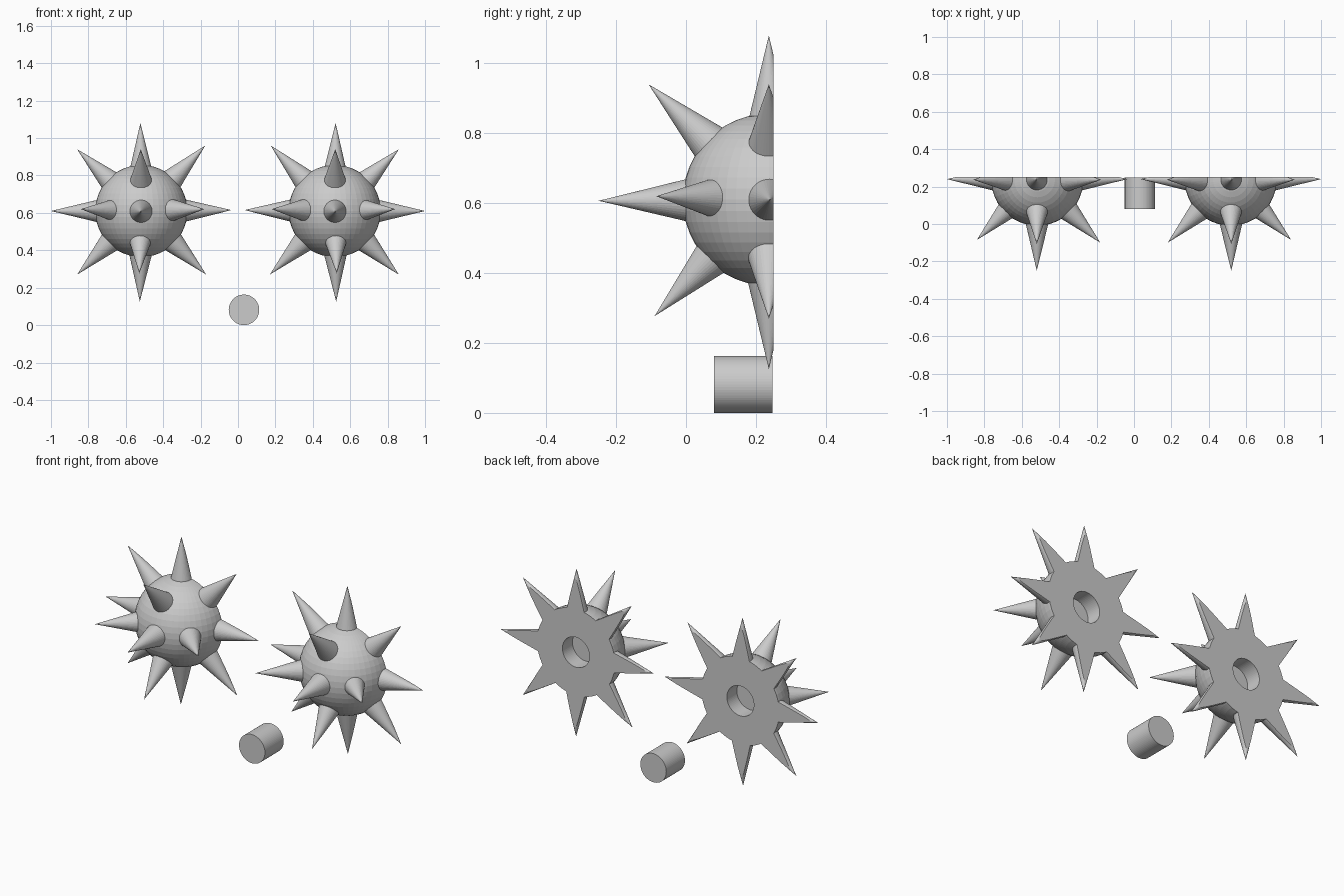
import bpy
from mathutils import Vector, Matrix

if "Cube" in bpy.data.objects:
    bpy.data.objects.remove(bpy.data.objects["Cube"])

CUT_Y = 0.25                               # flat back plane
CENTRE = Vector((0.517, 0.237, 0.61))      # right-hand ball; the left one mirrors it
BALL_R = 0.246

# spike tips of the right-hand ball
TIPS = [
    (0.522, 0.237, 1.08), (0.525, 0.237, 0.125),     # up, down
    (1.0, 0.24, 0.61), (0.035, 0.24, 0.615),         # outer, inner
    (0.86, 0.237, 0.94), (0.175, 0.237, 0.96),       # upper diagonals
    (0.86, 0.237, 0.27), (0.17, 0.237, 0.27),        # lower diagonals
    (0.52, -0.25, 0.607),                            # front
    (0.52, -0.107, 0.94), (0.528, -0.09, 0.277),     # front up, front down
    (0.84, -0.085, 0.62), (0.18, -0.1, 0.62),        # front outer, front inner
]


def cylinder(name, centre, radius, y0, y1, sides=64):
    bpy.ops.mesh.primitive_cylinder_add(
        vertices=sides, radius=radius, depth=y1 - y0,
        location=(centre[0], (y0 + y1) / 2, centre[2]), rotation=(1.5707963, 0, 0))
    ob = bpy.context.object
    ob.name = name
    return ob


def spike(centre, tip):
    axis = tip - centre
    length = axis.length
    start = 0.19                            # base buried inside the ball
    rot = axis.to_track_quat('Z', 'Y').to_euler()
    bpy.ops.mesh.primitive_cone_add(
        vertices=40, radius1=0.24 * (length - start), depth=length - start,
        location=centre + axis.normalized() * (start + length) / 2, rotation=rot)
    return bpy.context.object


def boolean(ob, other, op):
    mod = ob.modifiers.new(op.lower(), 'BOOLEAN')
    mod.operation = op
    mod.solver = 'EXACT'
    mod.object = other
    bpy.context.view_layer.objects.active = ob
    bpy.ops.object.modifier_apply(modifier=mod.name)
    bpy.data.objects.remove(other)


def half_ball(name, side):
    flip = Vector((side, 1, 1))
    c = CENTRE * flip
    bpy.ops.mesh.primitive_uv_sphere_add(segments=48, ring_count=24, radius=BALL_R, location=c)
    ball = bpy.context.object
    ball.name = name
    # spikes
    for t in TIPS:
        boolean(ball, spike(c, Vector(t) * flip), 'UNION')
    # flat back
    bpy.ops.mesh.primitive_cube_add(size=2, location=(c.x, CUT_Y + 1, c.z))
    boolean(ball, bpy.context.object, 'DIFFERENCE')
    # peg socket
    boolean(ball, cylinder("socket", c, 0.085, CUT_Y - 0.09, CUT_Y + 0.1), 'DIFFERENCE')
    return ball


half_ball("right_spiked_half", 1)
half_ball("left_spiked_half", -1)

# loose joining peg
cylinder("joining_peg", (0.032, 0, 0.0815), 0.0815, 0.08, 0.248)
